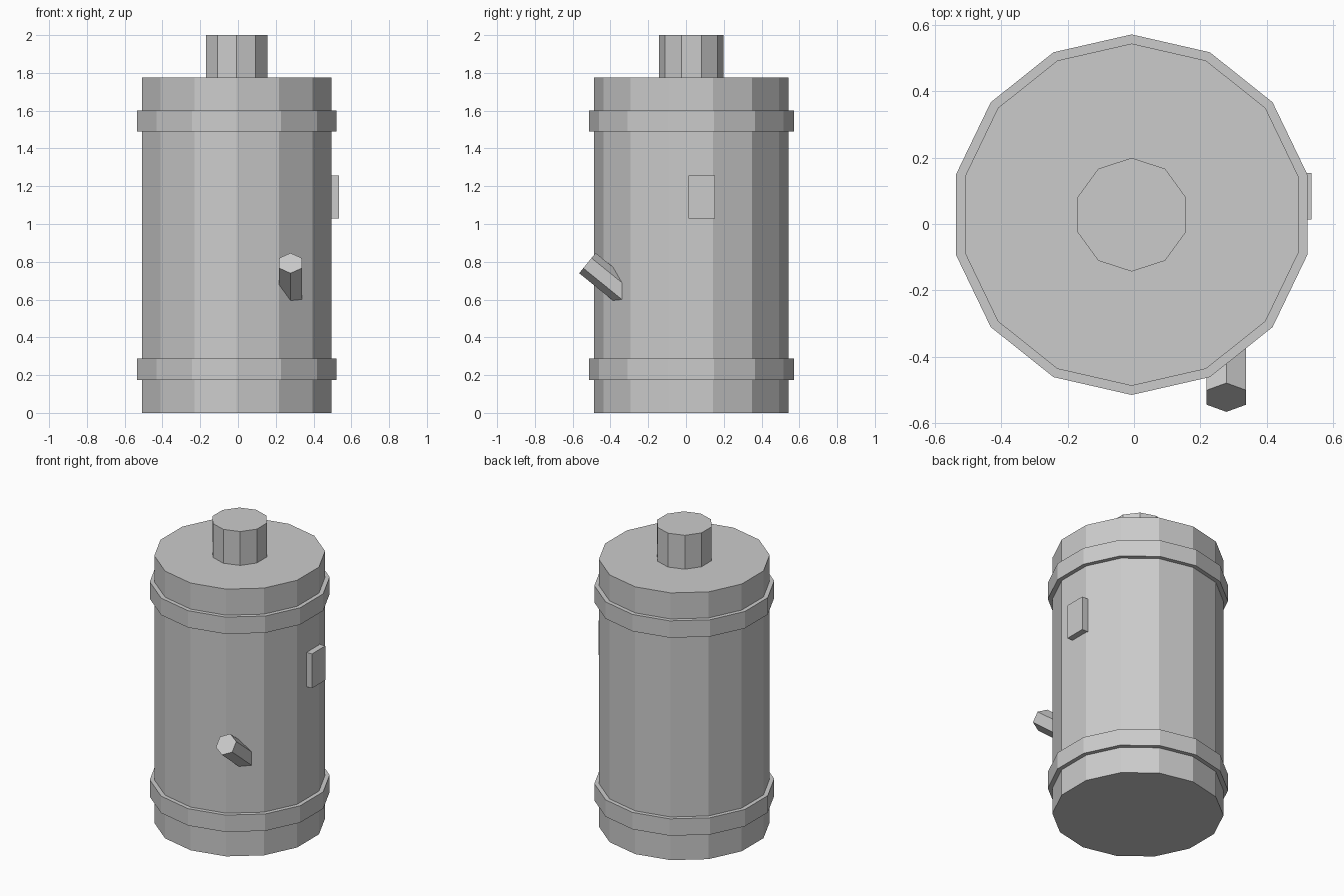
import bpy, bmesh, math
from mathutils import Vector

if "Cube" in bpy.data.objects:
    bpy.data.objects.remove(bpy.data.objects["Cube"])

CX, CY = -0.007, 0.028      # tank axis
R, BAND_R = 0.515, 0.5425   # tank and hoop radii


def add_object(name, bm):
    bmesh.ops.recalc_face_normals(bm, faces=bm.faces)
    mesh = bpy.data.meshes.new(name)
    bm.to_mesh(mesh)
    bm.free()
    obj = bpy.data.objects.new(name, mesh)
    bpy.context.collection.objects.link(obj)
    return obj


def lathe(name, profile, sides):
    """Stack polygon rings (radius, height), with a corner on the +y axis."""
    bm = bmesh.new()
    rings = []
    for r, z in profile:
        angles = [math.pi / 2 + math.tau * i / sides for i in range(sides)]
        rings.append([bm.verts.new((r * math.cos(a), r * math.sin(a), z)) for a in angles])
    for low, high in zip(rings, rings[1:]):
        for i in range(sides):
            j = (i + 1) % sides
            bm.faces.new((low[i], low[j], high[j], high[i]))
    bm.faces.new(rings[0])
    bm.faces.new(rings[-1])
    return add_object(name, bm)


# Tank with its two raised hoops
profile = [(R, 0)]
for z0, z1 in ((0.175, 0.287), (1.49, 1.602)):
    profile += [(R, z0), (BAND_R, z0), (BAND_R, z1), (R, z1)]
profile.append((R, 1.775))
tank = lathe("tank_body", profile, 14)
tank.location = (CX, CY, 0)

# Neck on the top
neck = lathe("top_neck", [(0.171, 1.775), (0.171, 2.0)], 10)
neck.location = (CX, CY, 0)

# Six-sided spout, sloping up and out of the front
spout = lathe("spout", [(0.069, -0.29), (0.069, 0)], 6)
spout.location = (0.278, -0.522, 0.793)
spout.rotation_euler = (math.radians(51), 0, 0)

# Small plate on the right side
bm = bmesh.new()
bmesh.ops.create_cube(bm, size=1)
bmesh.ops.scale(bm, vec=Vector((0.065, 0.14, 0.228)), verts=bm.verts)
plate = add_object("side_plate", bm)
plate.location = (0.502, 0.083, 1.144)
